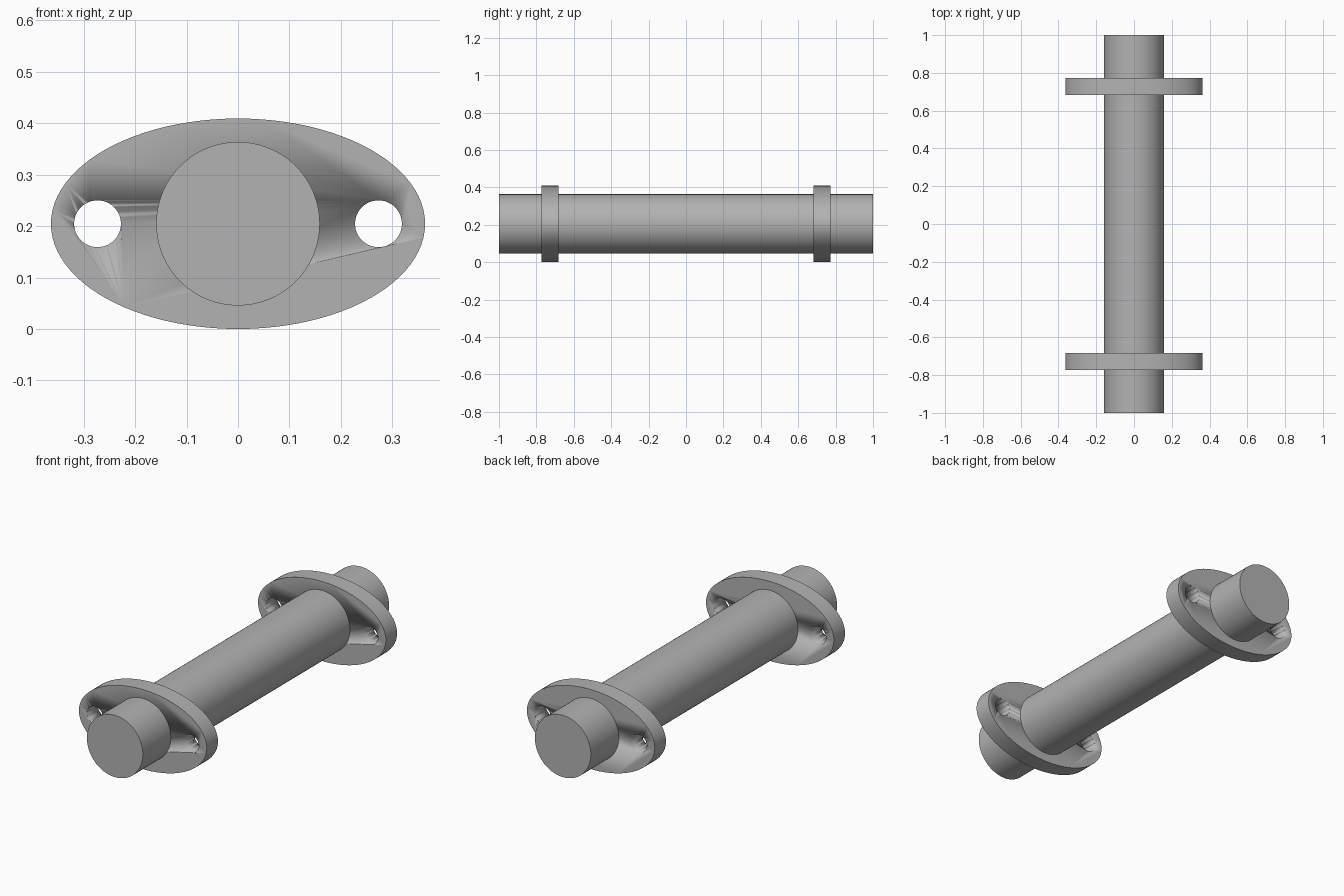
import bpy
from math import radians

cube = bpy.data.objects.get("Cube")
if cube:
    bpy.data.objects.remove(cube, do_unlink=True)

AXIS_Z = 0.2045      # height of the shaft axis
FLANGE_Y = 0.7273    # distance of each flange from the middle
FLANGE_T = 0.091     # flange thickness
HOLE_X = 0.273       # bolt hole offset

steel = bpy.data.materials.new("plain_grey")
steel.use_nodes = True
GREY = (0.45, 0.45, 0.45, 1)
steel.diffuse_color = GREY
steel.node_tree.nodes["Principled BSDF"].inputs["Base Color"].default_value = GREY


def rod(name, rx, rz, length, x=0, y=0, sides=96):
    """Elliptical cylinder lying along y, with smooth sides and sharp rims."""
    bpy.ops.mesh.primitive_cylinder_add(vertices=sides, radius=1, depth=length,
                                        location=(x, y, AXIS_Z),
                                        rotation=(radians(90), 0, 0))
    obj = bpy.context.object
    obj.name = name
    obj.scale = (rx, rz, 1)
    bpy.ops.object.transform_apply(location=False, rotation=True, scale=True)
    obj.data.materials.append(steel)
    bpy.ops.object.shade_smooth_by_angle(angle=radians(30))
    return obj


# Solid shaft
rod("shaft", 0.159, 0.159, 2.0)

# Oval flanges, each with two bolt holes
for end, side in (("front", -1), ("back", 1)):
    y = side * FLANGE_Y
    flange = rod(end + "_flange", 0.3636, AXIS_Z, FLANGE_T, y=y)
    for hand, sx in (("left", 1), ("right", -1)):
        cutter = rod(f"{end}_{hand}_hole_cutter", 0.0455, 0.0455, FLANGE_T * 2,
                     x=sx * HOLE_X, y=y, sides=48)
        cutter.hide_render = True
        cutter.hide_set(True)
        cut = flange.modifiers.new(hand + "_bolt_hole", 'BOOLEAN')
        cut.operation = 'DIFFERENCE'
        cut.solver = 'EXACT'
        cut.object = cutter
